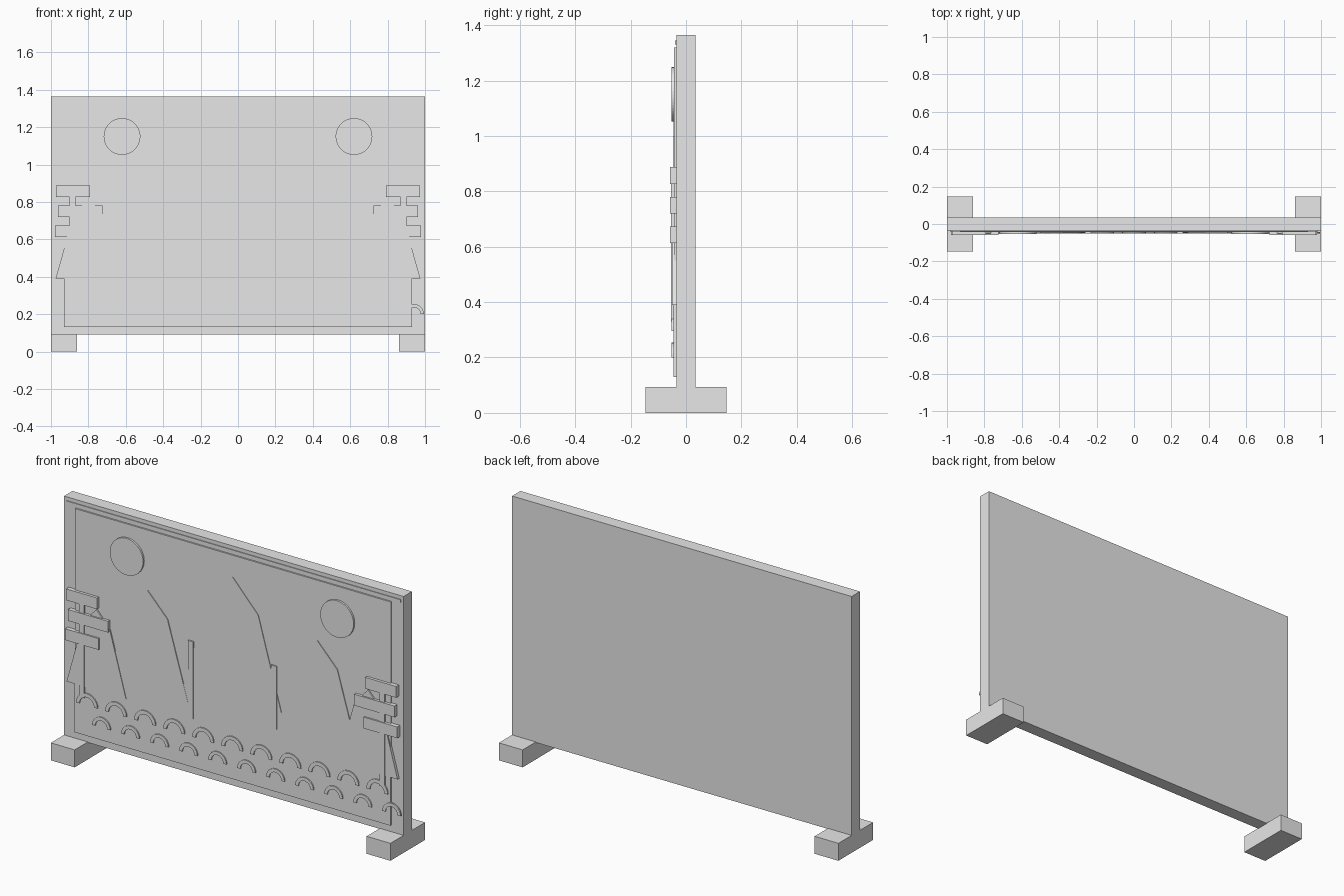
import bpy
import bmesh
from math import cos, sin, pi

cube = bpy.data.objects.get("Cube")
if cube:
    bpy.data.objects.remove(cube, do_unlink=True)

# One plain colour for the whole piece
grey = bpy.data.materials.new("plain_grey")
grey.use_nodes = True
grey.diffuse_color = (0.8, 0.8, 0.8, 1)
grey.node_tree.nodes["Principled BSDF"].inputs["Base Color"].default_value = (0.8, 0.8, 0.8, 1)

WALL = 0.035     # half thickness of the backing wall
BASE = 0.39      # height of the shoreline


def prism(name, outline, front, back=-WALL + 0.001):
    """Extrude an outline of (x, z) points between two depths."""
    bm = bmesh.new()
    face = bm.faces.new([bm.verts.new((x, front, z)) for x, z in outline])
    out = bmesh.ops.extrude_face_region(bm, geom=[face])
    verts = [v for v in out["geom"] if isinstance(v, bmesh.types.BMVert)]
    bmesh.ops.translate(bm, verts=verts, vec=(0, back - front, 0))
    bmesh.ops.recalc_face_normals(bm, faces=bm.faces)
    mesh = bpy.data.meshes.new(name)
    bm.to_mesh(mesh)
    bm.free()
    mesh.materials.append(grey)
    obj = bpy.data.objects.new(name, mesh)
    bpy.context.collection.objects.link(obj)
    return obj


def block(name, x0, x1, z0, z1, front, back=-WALL + 0.001):
    return prism(name, [(x0, z0), (x1, z0), (x1, z1), (x0, z1)], front, back)


def arc(x, z, r, start, end, steps):
    angles = [start + (end - start) * i / steps for i in range(steps + 1)]
    return [(x + r * cos(a), z + r * sin(a)) for a in angles]


def mountain(name, x, half, peak, front):
    """Steep sides, broken shoulders and a pointed top."""
    shoulder = half * 0.45
    height = BASE + (peak - BASE) * 0.8
    prism(name, [(x - half, BASE), (x + half, BASE), (x + shoulder, height),
                 (x, peak), (x - shoulder, height)], front)


# Backing wall and raised panel
block("wall", -1, 1, 0.09, 1.365, -WALL, WALL)
block("panel", -0.93, 0.93, 0.13, 1.32, -0.043)
block("top_trim", -0.985, 0.985, 1.33, 1.345, -0.039)

# Water band with two staggered rows of wave arches
block("water", -0.93, 0.93, 0.13, BASE, -0.046)
for row, (shift, z, outer, inner) in enumerate([(0, 0.295, 0.063, 0.043),
                                                (0.085, 0.2, 0.054, 0.036)]):
    for i in range(11):
        x = (i - 5) * 0.171 + shift
        ring = arc(x, z, outer, 0, pi, 12) + arc(x, z, inner, pi, 0, 12)
        prism(f"wave_{row}_{i}", ring, -0.052, -0.044)

# Tall middle mountain
mountain("middle_mountain", 0, 0.335, 1.205, -0.046)

# Mirrored scenery on each side
for side, s in (("left", 1), ("right", -1)):
    block(f"{side}_foot", s * 0.93 - 0.07, s * 0.93 + 0.07, 0, 0.093, -0.146, 0.146)
    prism(f"{side}_disc", arc(s * 0.62, 1.15, 0.098, 0, 2 * pi * 47 / 48, 47), -0.053)
    mountain(f"{side}_large_mountain", s * 0.5, 0.26, 1.0, -0.047)
    mountain(f"{side}_small_mountain", s * 0.8, 0.175, 0.82, -0.05)
    block(f"{side}_pole", s * 0.245 - 0.016, s * 0.245 + 0.016, BASE, 0.8, -0.05)
    # Signpost with three boards
    block(f"{side}_signpost", s * 0.885 - 0.015, s * 0.885 + 0.015, 0.33, 0.84, -0.054)
    for i, (inner, outer, z) in enumerate([(0.79, 0.972, 0.857), (0.725, 0.962, 0.75),
                                           (0.78, 0.978, 0.643)]):
        block(f"{side}_board_{i}", s * inner, s * outer, z - 0.03, z + 0.03, -0.058)
